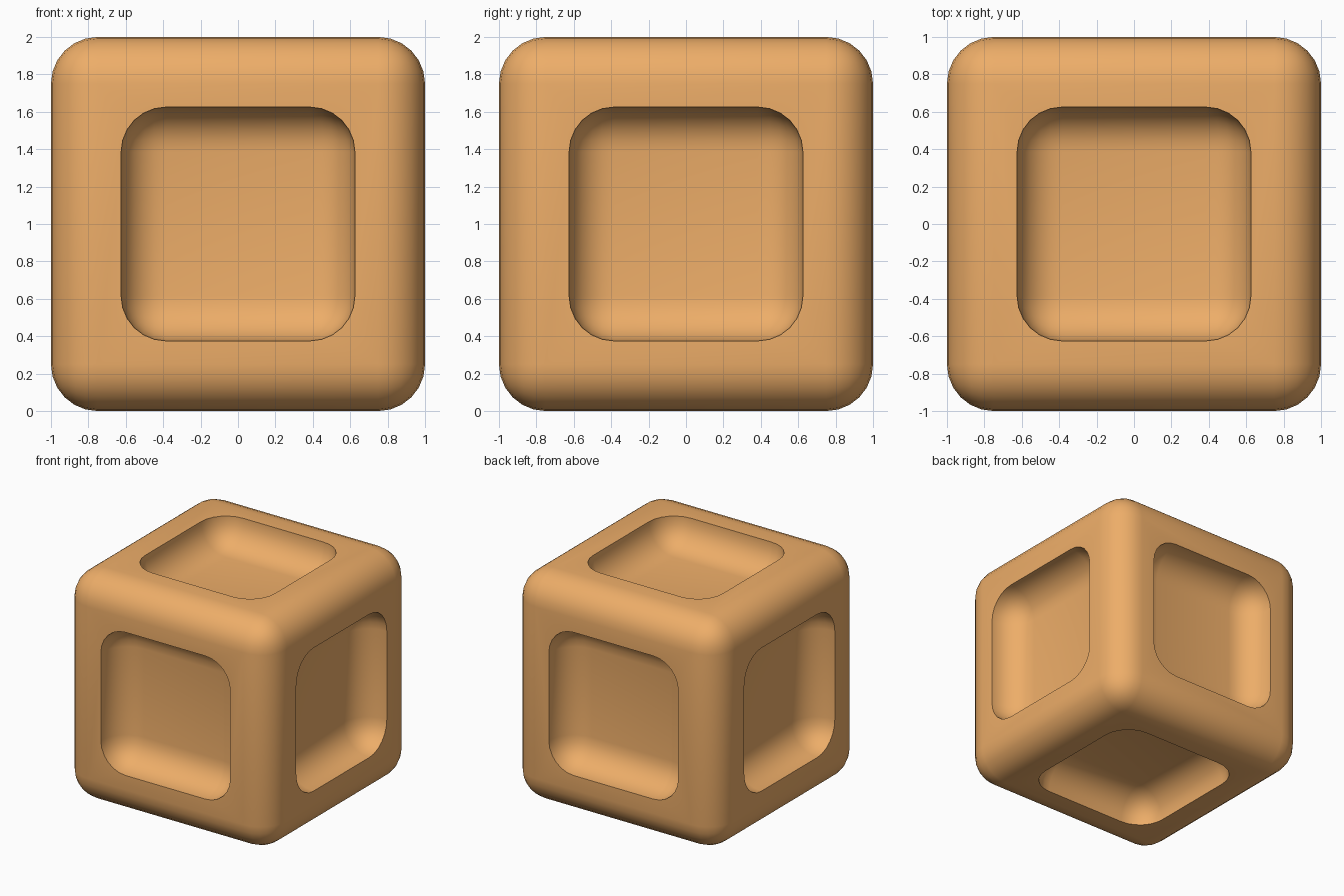
import bpy
from math import radians
from mathutils import Euler, Vector

if "Cube" in bpy.data.objects:
    bpy.data.objects.remove(bpy.data.objects["Cube"])

CENTER = Vector((0, 0, 1))
DEPTH = 0.25      # pocket depth
OPENING = 0.625   # half width of each pocket


def rounded_box(name, half, radius, segments, location):
    bpy.ops.mesh.primitive_cube_add(size=2 * half, location=location)
    ob = bpy.context.object
    ob.name = name
    bevel = ob.modifiers.new("round", "BEVEL")
    bevel.width = radius
    bevel.segments = segments
    bpy.ops.object.modifier_apply(modifier=bevel.name)
    return ob


# Body: a cube with soft edges
body = rounded_box("rounded_cube", 1.0, 0.25, 6, CENTER)

# Pockets: one rounded cutter sunk into each face
cutters = []
for axis in range(3):
    for sign in (-1, 1):
        offset = Vector((0, 0, 0))
        offset[axis] = sign * (1 - DEPTH + OPENING)
        cutters.append(rounded_box("pocket_cutter", OPENING, 0.24, 6, CENTER + offset))

bpy.context.view_layer.objects.active = body
for cutter in cutters:
    cut = body.modifiers.new("pocket", "BOOLEAN")
    cut.operation = "DIFFERENCE"
    cut.solver = "EXACT"
    cut.object = cutter
    bpy.ops.object.modifier_apply(modifier=cut.name)
    bpy.data.objects.remove(cutter)

# Smooth shading with a crisp pocket rim
bpy.ops.object.select_all(action="DESELECT")
body.select_set(True)
bpy.ops.object.shade_smooth_by_angle(angle=radians(40))

mat = bpy.data.materials.new("orange")
mat.diffuse_color = (0.85, 0.42, 0.14, 1)
mat.use_nodes = True
mat.node_tree.nodes["Principled BSDF"].inputs["Base Color"].default_value = mat.diffuse_color
body.data.materials.clear()
body.data.materials.append(mat)
